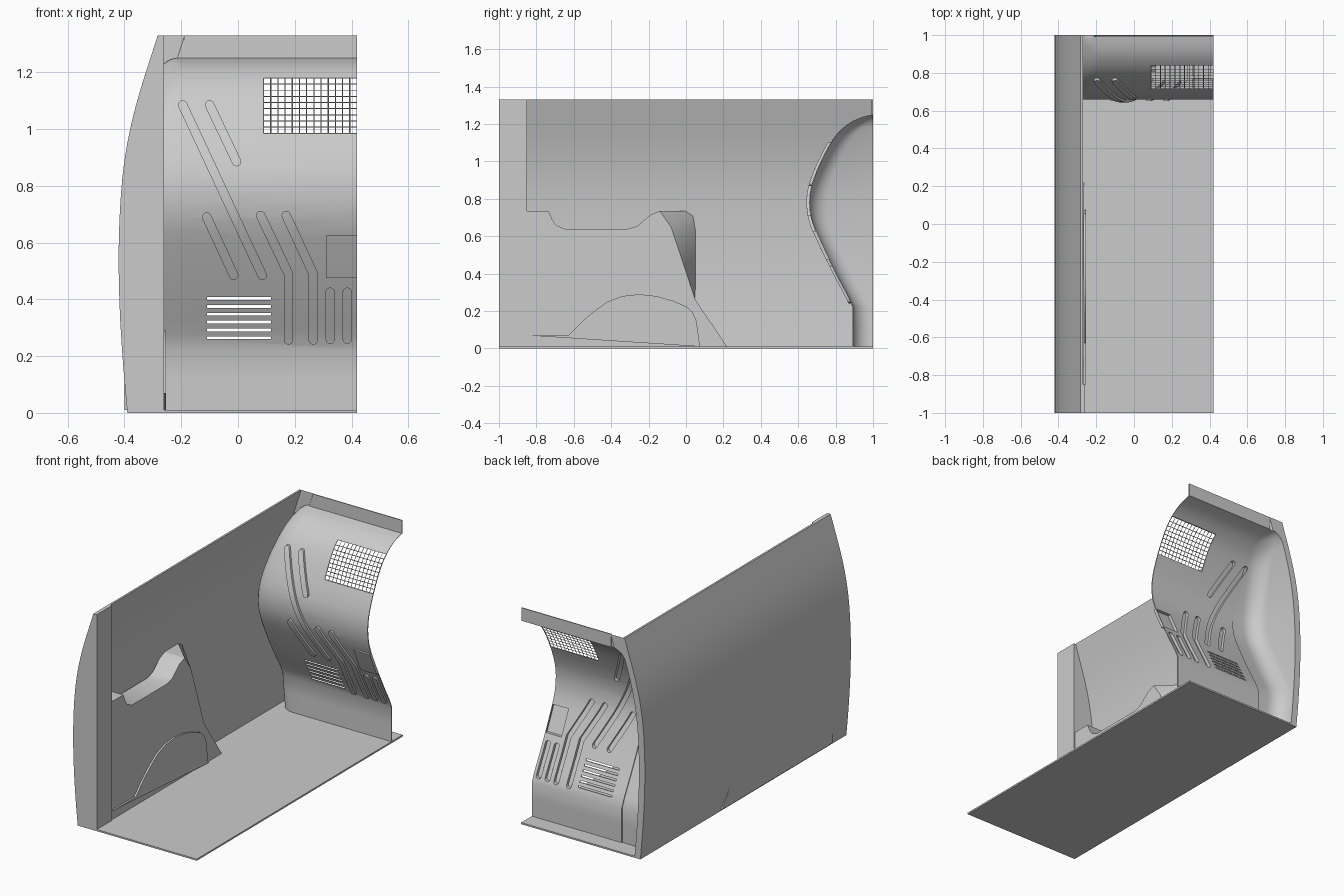
import bpy, bmesh, math
from mathutils import Vector

if "Cube" in bpy.data.objects:
    bpy.data.objects.remove(bpy.data.objects["Cube"])


def curve(pts):
    """Smooth function through (t, value) points."""
    n = len(pts)
    m = [(pts[min(i + 1, n - 1)][1] - pts[max(i - 1, 0)][1]) /
         (pts[min(i + 1, n - 1)][0] - pts[max(i - 1, 0)][0]) for i in range(n)]

    def f(t):
        t = min(max(t, pts[0][0]), pts[-1][0])
        i = next(k for k in range(n - 1) if t <= pts[k + 1][0])
        (a, p), (b, q) = pts[i], pts[i + 1]
        h = b - a
        u = (t - a) / h
        return ((2*u**3 - 3*u*u + 1) * p + (u**3 - 2*u*u + u) * h * m[i]
                + (3*u*u - 2*u**3) * q + (u**3 - u*u) * h * m[i + 1])
    return f


# outer side bulge x(z) and rear panel bulge y(z)
outer = curve([(0, -.39), (.2, -.407), (.4, -.418), (.6, -.42), (.8, -.41),
               (.95, -.39), (1.1, -.355), (1.33, -.283)])
slope = curve([(.22, .89), (.26, .874), (.4, .8), (.56, .722), (.68, .672), (.78, .658),
               (.87, .67), (1.0, .72), (1.14, .80), (1.21, .88), (1.237, .94), (1.25, .993)])


def rear(z):
    return .89 if z <= .22 else .993 if z >= 1.25 else slope(z)


def make(name, verts, faces, smooth=True, fix=True):
    me = bpy.data.meshes.new(name)
    me.from_pydata([tuple(v) for v in verts], [], faces)
    if fix:
        bm = bmesh.new()
        bm.from_mesh(me)
        bmesh.ops.recalc_face_normals(bm, faces=bm.faces)
        bm.to_mesh(me)
        bm.free()
    ob = bpy.data.objects.new(name, me)
    bpy.context.collection.objects.link(ob)
    if smooth:
        shade(ob)
    return ob


def shade(ob):
    bpy.ops.object.select_all(action='DESELECT')
    ob.select_set(True)
    bpy.context.view_layer.objects.active = ob
    bpy.ops.object.shade_smooth_by_angle(angle=math.radians(30))


def prism_data(loop, axis, a, b):
    """Extrude a 2D loop along an axis (0=x, 1=y)."""
    n = len(loop)
    put = (lambda p, c: (c, p[0], p[1])) if axis == 0 else (lambda p, c: (p[0], c, p[1]))
    v = [put(p, a) for p in loop] + [put(p, b) for p in loop]
    f = [tuple(range(n)), tuple(range(2 * n - 1, n - 1, -1))]
    f += [(i, (i + 1) % n, (i + 1) % n + n, i + n) for i in range(n)]
    return v, f


def prism(name, loop, axis, a, b):
    return make(name, *prism_data(loop, axis, a, b))


def grid_faces(rows, cols):
    return [(r*cols + c, r*cols + c + 1, (r+1)*cols + c + 1, (r+1)*cols + c)
            for r in range(rows - 1) for c in range(cols - 1)]


# floor, curved side wall and front post
prism("floor", [(-.388, 0), (.42, 0), (.42, .01), (-.388, .01)], 1, -1, 1)
zs = [1.33 * i / 32 for i in range(33)]
side = [(outer(z), z) for z in zs]
prism("side_wall", side + [(x + .012, z) for x, z in reversed(side)], 1, -.85, 1)
prism("front_post", side + [(-.26, 1.33), (-.26, 0)], 1, -1, -.85)

# door armrest block with a tapering rear fin
crease = [(-.14, .735), (-.08, .65), (-.03, .5), (.02, .35), (.05, .26)]
prism("armrest", [(-.85, .735), (-.735, .735), (-.715, .69), (-.695, .66), (-.65, .64),
                  (-.31, .64), (-.26, .655), (-.19, .715)] + crease
      + [(.22, .01), (-.85, .01)], 0, -.4, -.265)
edge = [(0, .735), (.04, .71), (.05, .64), (.05, .45), (.051, .26)]
make("armrest_fin", [(-.265, *p) for p in crease] + [(-.408, *p) for p in edge]
     + [(-.408, -.14, .735)],
     [(i, i + 1, i + 6, i + 5) for i in range(4)] + [(0, 5, 10)])

# lower door pocket
prism("door_pocket", [(-.85, .07), (-.63, .07), (-.55, .15), (-.49, .2), (-.42, .25),
                      (-.34, .28), (-.25, .29), (-.16, .28), (-.07, .255), (0, .225),
                      (.035, .195), (.055, .15), (.075, .01)], 0, -.4, -.254)

# rear panel: rounded side edge
pz = [.01, .12, .22] + [.22 + 1.03 * math.sin(math.pi / 2 * i / 30) for i in range(1, 31)] + [1.33]
SPLIT = -.19
verts = []
for z in pz:
    y = rear(z)
    t = min(max((z - 1.19) / .06, 0), 1)
    xs = outer(z) + .04 + .055 * (1 - math.sqrt(1 - t * t))
    r = min(.1, .9 * (1 - y))
    row = [(outer(z), 1), (xs, 1)]
    row += [(xs + r - r * math.cos(a), y + r - r * math.sin(a))
            for a in [math.pi / 2 * k / 8 for k in range(9)]]
    row.append((SPLIT, y))
    verts += [(x, yy, z) for x, yy in row]
make("rear_panel_edge", verts, grid_faces(len(pz), 12))

# rear panel: main sheet, then openings cut through it
front = [(rear(z), z) for z in pz]
panel = make("rear_panel", *prism_data(front + [(y + .006, z) for y, z in reversed(front)],
                                       0, SPLIT, .42), smooth=False)
cut_v, cut_f = [], []


def add_cut(loop):
    v, f = prism_data(loop, 1, .3, 1.3)
    k = len(cut_v)
    cut_v.extend(v)
    cut_f.extend(tuple(i + k for i in q) for q in f)


def box(x0, x1, z0, z1):
    return [(x0, z0), (x1, z0), (x1, z1), (x0, z1)]


def rib_sides(path, w=.0165):
    """Left and right outlines of a round-ended slot along a path."""
    p = [Vector(q) for q in path]
    d0, d1 = (p[1] - p[0]).normalized(), (p[-1] - p[-2]).normalized()
    pts = []
    angs = [math.radians(a) for a in (80, 60, 40, 20)]
    pts += [(p[0] - d0 * w * math.sin(a), d0, w * math.cos(a)) for a in angs]
    for i in range(len(p) - 1):
        d = (p[i + 1] - p[i]).normalized()
        n = max(2, int((p[i + 1] - p[i]).length / .03))
        for k in range(n):
            dd = d if k or not i else (d + (p[i] - p[i - 1]).normalized()).normalized()
            pts.append((p[i].lerp(p[i + 1], k / n), dd, w))
    pts.append((p[-1], d1, w))
    pts += [(p[-1] + d1 * w * math.sin(a), d1, w * math.cos(a)) for a in reversed(angs)]
    left = [c + Vector((-d.y, d.x)) * h for c, d, h in pts]
    right = [c - Vector((-d.y, d.x)) * h for c, d, h in pts]
    return left, right


def raised(name, left, right, h=.014):
    """Pressed cover standing proud of the panel, hollow behind."""
    n = len(left)
    v = [(q.x, rear(q.y) + o, q.y) for pair in zip(left, right)
         for q, o in ((pair[0], .006), (pair[0], -h), (pair[1], -h), (pair[1], .006))]
    make(name, v, grid_faces(n, 4) + [(0, 1, 2, 3), tuple(4*n - k for k in (4, 3, 2, 1))])


ribs = [[(-.195, 1.085), (.085, .485)], [(-.1, 1.085), (-.005, .885)],
        [(-.11, .69), (-.015, .485)],
        [(.08, .695), (.178, .49), (.178, .257)], [(.17, .695), (.265, .49), (.265, .257)],
        [(.325, .425), (.325, .26)], [(.385, .425), (.385, .26)]]
for i, path in enumerate(ribs):
    L, R = rib_sides(path)
    raised(f"pressed_rib_{i + 1}", L, R)
    add_cut([tuple(q) for q in L + R[::-1]])

# square pressed pad, vent slots and grille opening
pad_z = [.475 + .15 * k / 6 for k in range(7)]
raised("square_pad", [Vector((.31, z)) for z in pad_z], [Vector((.42, z)) for z in pad_z])
add_cut(box(.31, .415, .476, .624))
for k in range(6):
    z = .265 + .0276 * k
    add_cut(box(-.11, .117, z - .005, z + .005))
add_cut(box(.09, .417, .985, 1.18))

cutter = make("panel_cutter", cut_v, cut_f, smooth=False)
mod = panel.modifiers.new("openings", 'BOOLEAN')
mod.operation, mod.solver, mod.object = 'DIFFERENCE', 'EXACT', cutter
bpy.context.view_layer.objects.active = panel
bpy.ops.object.modifier_apply(modifier=mod.name)
bpy.data.objects.remove(cutter)
shade(panel)

# wire grille
gv = [(.09 + .329 * c / 13, rear(z) + .003, z)
      for z in [.985 + .195 * k / 9 for k in range(10)] for c in range(14)]
grille = make("wire_grille", gv, grid_faces(10, 14), smooth=False)
wire = grille.modifiers.new("wires", 'WIREFRAME')
wire.thickness = .004
